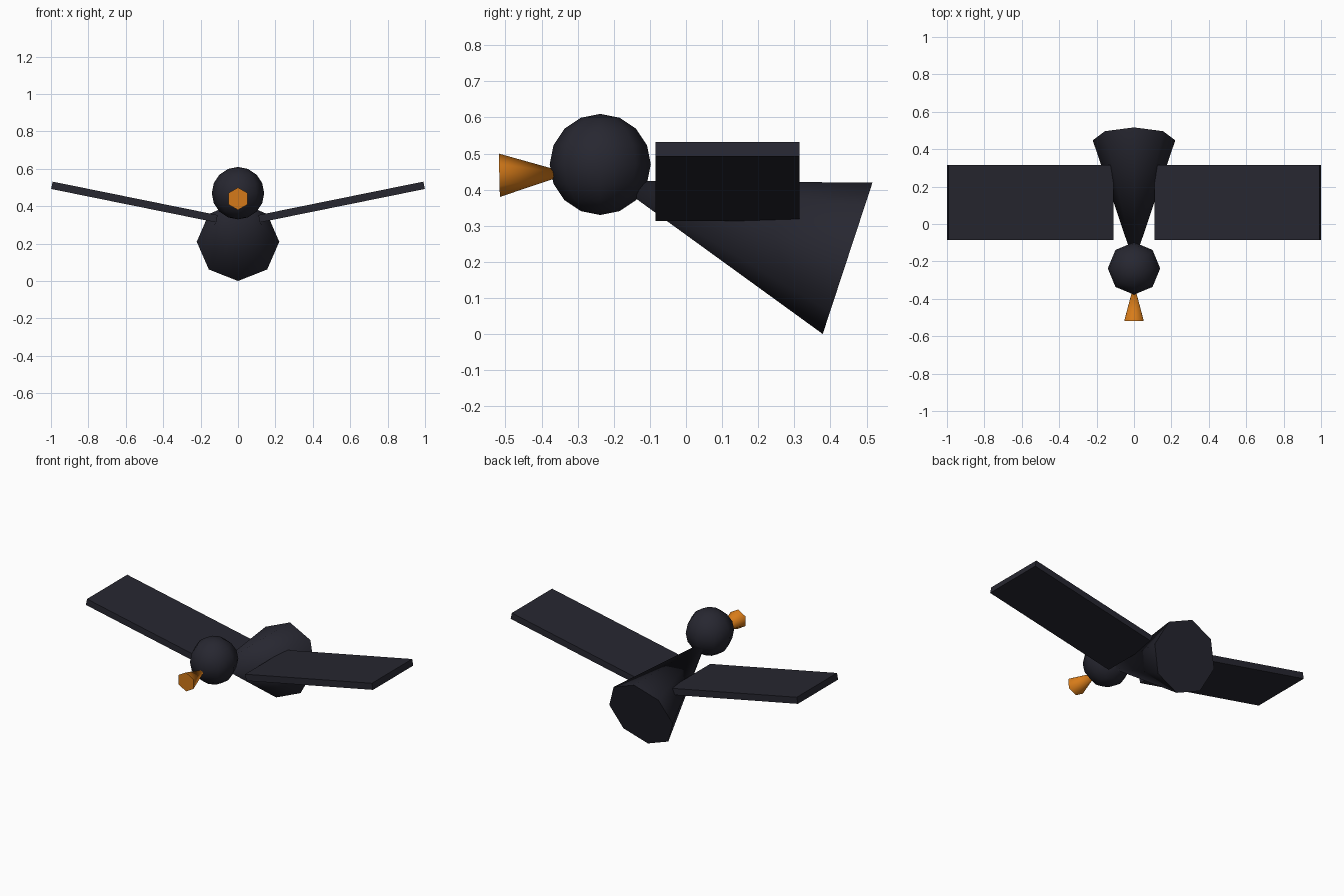
import bpy, math
from mathutils import Vector

if "Cube" in bpy.data.objects:
    bpy.data.objects.remove(bpy.data.objects["Cube"])


def material(name, rgb):
    m = bpy.data.materials.new(name)
    m.diffuse_color = (*rgb, 1)
    m.use_nodes = True
    m.node_tree.nodes["Principled BSDF"].inputs["Base Color"].default_value = m.diffuse_color
    return m


black = material("blue_black", (0.02, 0.02, 0.03))
orange = material("orange", (0.68, 0.2, 0.01))


def finish(name, mat, smooth=True):
    ob = bpy.context.object
    ob.name = name
    ob.data.materials.append(mat)
    if smooth:
        bpy.ops.object.shade_smooth_by_angle(angle=math.radians(62))
    return ob


def cone(name, base, tip, radius, sides, mat):
    """Pointed cone from base centre to tip, one rim vertex straight below."""
    base, tip = Vector(base), Vector(tip)
    axis = tip - base
    bpy.ops.mesh.primitive_cone_add(vertices=sides, radius1=radius, radius2=0,
                                    depth=axis.length, location=(base + tip) / 2)
    ob = bpy.context.object
    # Local z along the axis, local y in the mirror plane
    z = axis.normalized()
    x = Vector((1, 0, 0))
    y = z.cross(x)
    ob.rotation_euler = [math.atan2(y.z, y.y), 0, 0]
    return finish(name, mat)


# Body: eight-sided cone, broad tail end at the back
cone("body", (0, 0.4475, 0.21), (0, -0.207, 0.425), 0.2206, 8, black)

# Head
bpy.ops.mesh.primitive_uv_sphere_add(segments=8, ring_count=8, radius=0.14,
                                     location=(0, -0.2375, 0.47))
finish("head", black)

# Beak: six-sided cone with the narrow end in the head
cone("beak", (0, -0.517, 0.44), (0, -0.322, 0.445), 0.06, 6, orange)

# Wings: thin slabs raised toward the tips
for side, name in ((-1, "left_wing"), (1, "right_wing")):
    bpy.ops.mesh.primitive_cube_add(size=1, location=(side * 0.554, 0.115, 0.4225),
                                    rotation=(0, -side * 0.2, 0))
    bpy.context.object.scale = (0.9, 0.4, 0.04)
    finish(name, black, smooth=False)
